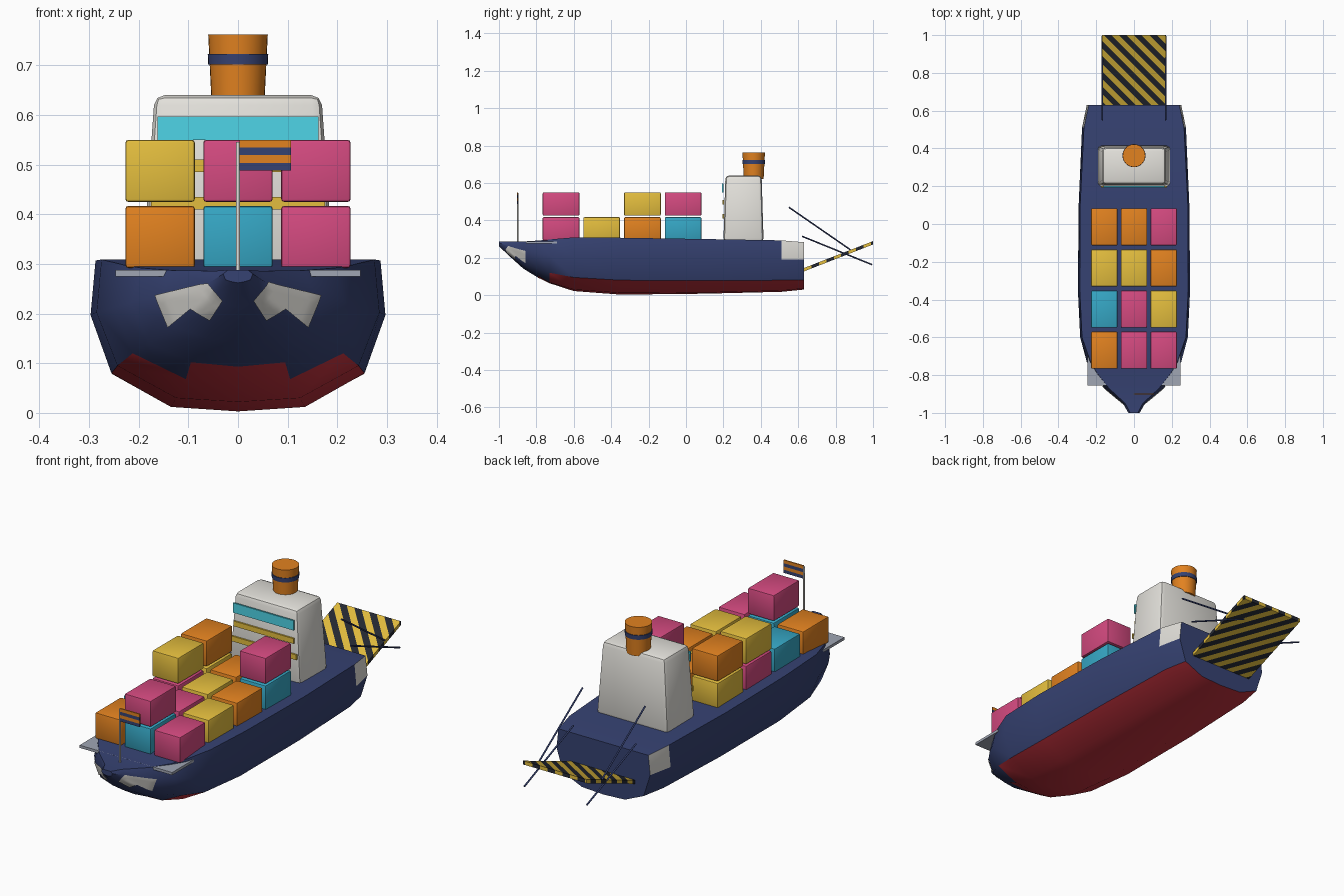
import bpy, bmesh, math
from mathutils import Vector
from mathutils.bvhtree import BVHTree

if "Cube" in bpy.data.objects:
    bpy.data.objects.remove(bpy.data.objects["Cube"])


def material(name, rgb):
    m = bpy.data.materials.new(name)
    lin = [((c / 255 + 0.055) / 1.055) ** 2.4 if c > 10 else c / 3295 for c in rgb]
    m.diffuse_color = (*lin, 1)
    m.use_nodes = True
    m.node_tree.nodes["Principled BSDF"].inputs["Base Color"].default_value = m.diffuse_color
    return m


NAVY = material("navy", (54, 66, 114))
RED = material("hull red", (196, 50, 62))
ORANGE = material("orange", (226, 130, 32))
YELLOW = material("yellow", (228, 190, 62))
PINK = material("pink", (212, 74, 128))
TEAL = material("teal", (54, 168, 198))
CYAN = material("window cyan", (80, 216, 234))
WHITE = material("off white", (228, 226, 220))
DARK = material("dark stripe", (36, 40, 50))
GREY = material("grey", (160, 166, 180))


def finish(name, bm, mats, angle=None):
    bmesh.ops.recalc_face_normals(bm, faces=bm.faces)
    me = bpy.data.meshes.new(name)
    bm.to_mesh(me)
    bm.free()
    ob = bpy.data.objects.new(name, me)
    bpy.context.collection.objects.link(ob)
    for m in mats:
        me.materials.append(m)
    if angle:
        bpy.ops.object.select_all(action='DESELECT')
        ob.select_set(True)
        bpy.context.view_layer.objects.active = ob
        bpy.ops.object.shade_smooth_by_angle(angle=math.radians(angle))
    return ob


def box(name, x, y, z, mat, bevel=0, taper=(1, 1), segments=2):
    """Box from (min, max) ranges, with the top optionally tapered."""
    bm = bmesh.new()
    bmesh.ops.create_cube(bm, size=1)
    for v in bm.verts:
        if v.co.z > 0:
            v.co.x *= taper[0]
            v.co.y *= taper[1]
        v.co = [(a + b) / 2 + c * (b - a) for (a, b), c in zip((x, y, z), v.co)]
    if bevel:
        bmesh.ops.bevel(bm, geom=bm.edges[:], offset=bevel, segments=segments,
                        profile=0.5, affect='EDGES')
    return finish(name, bm, [mat], 35 if bevel else None)


def rod(name, a, b, r1, r2, mat, sides=8):
    a, b = Vector(a), Vector(b)
    bm = bmesh.new()
    bmesh.ops.create_cone(bm, cap_ends=True, segments=sides, radius1=r1, radius2=r2,
                          depth=(b - a).length)
    rot = (b - a).to_track_quat('Z', 'Y')
    for v in bm.verts:
        v.co = rot @ v.co + (a + b) / 2
    return finish(name, bm, [mat], 55)


# Hull: y, then (x, z) of deck edge, widest line, chine and bilge, then keel z
stations = [
    (-1.00, .020, .288, .030, .280, .025, .268, .012, .264, .262),
    (-0.95, .046, .286, .058, .262, .050, .235, .025, .219, .214),
    (-0.87, .132, .287, .155, .238, .125, .172, .060, .150, .142),
    (-0.79, .195, .292, .215, .222, .180, .140, .095, .102, .093),
    (-0.73, .230, .298, .250, .212, .212, .120, .105, .068, .064),
    (-0.60, .275, .309, .285, .202, .243, .095, .125, .030, .022),
    (-0.35, .287, .307, .297, .197, .255, .080, .135, .012, .003),
    (0.10, .285, .300, .293, .195, .253, .078, .133, .014, .008),
    (0.51, .265, .293, .275, .190, .238, .080, .125, .024, .018),
    (0.63, .240, .283, .250, .190, .215, .080, .115, .036, .030),
]
bm = bmesh.new()
rings = []
for s in stations:
    half = [(s[i], s[i + 1]) for i in (1, 3, 5, 7)]
    pts = half + [(0, s[9])] + [(-x, z) for x, z in reversed(half)]
    rings.append([bm.verts.new((x, s[0], z)) for x, z in pts])
for i, (a, b) in enumerate(zip(rings, rings[1:])):
    for j in range(9):
        k = (j + 1) % 9
        f = bm.faces.new((a[j], a[k], b[k], b[j]))
        if (j in (3, 4) and i >= 3) or (j in (2, 5) and i >= 4):
            f.material_index = 1          # red bottom
        elif j in (0, 7) and i == 8:
            f.material_index = 2          # white stern panels
bm.faces.new(rings[0])
bm.faces.new(rings[-1])
bmesh.ops.recalc_face_normals(bm, faces=bm.faces)
tree = BVHTree.FromBMesh(bm)
finish("hull", bm, [NAVY, RED, WHITE], 38)

# White bow patches, projected onto the hull from the front
outline = [(.094, .210), (.056, .188), (.030, .228), (.058, .262), (.165, .236), (.139, .173)]
for side, label in ((-1, "left"), (1, "right")):
    bm = bmesh.new()
    vs = [bm.verts.new((side * x, -2, z)) for x, z in outline]
    for i in range(1, 5):
        bm.faces.new((vs[0], vs[i], vs[i + 1]))
    bmesh.ops.subdivide_edges(bm, edges=bm.edges[:], cuts=5, use_grid_fill=True)
    for v in bm.verts:
        hit, normal, _, _ = tree.ray_cast(v.co, Vector((0, 1, 0)))
        if hit:
            v.co = hit + normal * 0.004
        else:
            v.co.y = -0.85
    finish("bow_patch_" + label, bm, [WHITE], 60)

# Bow platform
box("bow_platform", (-.247, .247), (-.855, -.69), (.275, .288), GREY)

# Flag with four stripes
rod("flag_pole", (0, -.9, .288), (0, -.9, .546), .004, .004, WHITE)
for i in range(4):
    top = .55 - i * .0155
    box(f"flag_stripe_{i}", (.003, .107), (-.903, -.897), (top - .0155, top),
        (ORANGE, NAVY)[i % 2])

# Containers: per row from the bow, per column from left, colours from bottom to top
cargo = [
    ([ORANGE], [TEAL, PINK], [PINK]),
    ([TEAL], [PINK], [YELLOW]),
    ([PINK, YELLOW], [YELLOW], [ORANGE]),
    ([YELLOW, ORANGE], [ORANGE], [TEAL, PINK]),
]
for r, row in enumerate(cargo):
    for c, stack in enumerate(row):
        for level, mat in enumerate(stack):
            x, y, z = (c - 1) * .157, -.668 + r * .2175, .292 + level * .133
            box(f"container_{r}_{c}_{level}", (x - .07, x + .07), (y - .098, y + .098),
                (z, z + .125), mat, bevel=.006)

# Bridge house with window strips
box("bridge_house", (-.193, .193), (.2, .415), (.285, .64), WHITE, bevel=.02, taper=(.87, .9))
box("bridge_window", (-.162, .162), (.193, .201), (.55, .597), CYAN)
box("upper_trim", (-.16, .16), (.194, .202), (.485, .51), YELLOW)
box("lower_trim", (-.175, .175), (.194, .202), (.41, .435), YELLOW)

# Funnel
rod("funnel", (0, .362, .62), (0, .362, .762), .053, .06, ORANGE, 32)
rod("funnel_band", (0, .362, .702), (0, .362, .723), .060, .061, NAVY, 32)

# Stern ramp, cut into diagonal stripes
PERIOD = .08
bm = bmesh.new()
bmesh.ops.create_cube(bm, size=1)
for v in bm.verts:
    t = v.co.y + .5
    v.co = (v.co.x * .34, .625 + t * .375, .134 + t * .146 + v.co.z * .018)
for i in range(1, 40):
    bmesh.ops.bisect_plane(bm, geom=bm.verts[:] + bm.edges[:] + bm.faces[:],
                           plane_co=(0, .4 + i * PERIOD / 2, 0), plane_no=(1, 1, 0))
for f in bm.faces:
    c = f.calc_center_median()
    f.material_index = math.floor((c.x + c.y - .4) / (PERIOD / 2)) % 2
finish("stern_ramp", bm, [YELLOW, DARK])

# Ramp stays, two on each side
for side, label in ((-1, "left"), (1, "right")):
    x = side * .167
    rod("long_stay_" + label, (x, .55, .47), (x, .88, .242), .004, .004, NAVY)
    rod("short_stay_" + label, (x, .62, .315), (x, .995, .163), .004, .004, NAVY)
